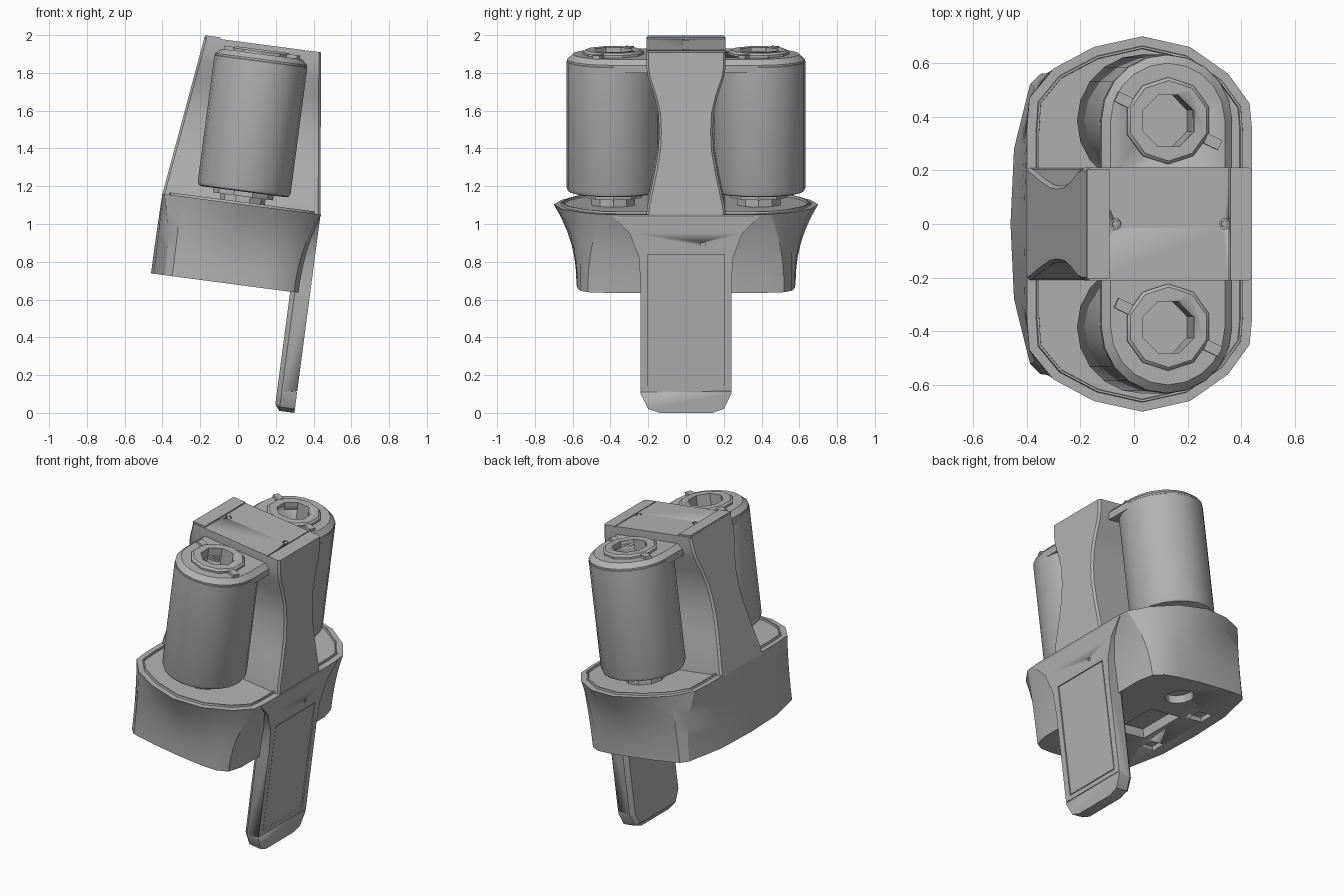
import bpy, bmesh, math
from mathutils import Matrix, Vector

cube = bpy.data.objects.get("Cube")
if cube:
    bpy.data.objects.remove(cube)

# The whole device leans sideways; parts are built upright and then tilted
TILT = Matrix.Rotation(math.radians(7.5), 4, "Y")
AXIS_U, AXIS_Y = -0.123, 0.385

grey = bpy.data.materials.new("plain grey")
grey.use_nodes = True
grey.diffuse_color = (0.45, 0.45, 0.45, 1)
grey.node_tree.nodes["Principled BSDF"].inputs["Base Color"].default_value = grey.diffuse_color


def finish(name, bm, angle=30):
    bmesh.ops.recalc_face_normals(bm, faces=bm.faces)
    mesh = bpy.data.meshes.new(name)
    bm.to_mesh(mesh)
    bm.free()
    mesh.materials.append(grey)
    obj = bpy.data.objects.new(name, mesh)
    bpy.context.collection.objects.link(obj)
    obj.matrix_world = TILT
    bpy.ops.object.select_all(action="DESELECT")
    bpy.context.view_layer.objects.active = obj
    obj.select_set(True)
    bpy.ops.object.shade_smooth_by_angle(angle=math.radians(angle))
    return obj


def loft(rings):
    """Skin a stack of equal-length rings and close both ends."""
    bm = bmesh.new()
    rows = [[bm.verts.new(p) for p in ring] for ring in rings]
    n = len(rows[0])
    for a, b in zip(rows, rows[1:]):
        for i in range(n):
            bm.faces.new((a[i], a[(i + 1) % n], b[(i + 1) % n], b[i]))
    bm.faces.new(rows[0][::-1])
    bm.faces.new(rows[-1])
    return bm


def disc(u, y, r, w, sides, turn=0.0):
    return [(u + r * math.cos(turn + math.tau * i / sides),
             y + r * math.sin(turn + math.tau * i / sides), w) for i in range(sides)]


def lathe(y, profile, sides, turn=0.0, u=AXIS_U):
    return loft([disc(u, y, r, w, sides, turn) for r, w in profile])


def box(u0, u1, y0, y1, w0, w1):
    return loft([[(u0, y0, w), (u1, y0, w), (u1, y1, w), (u0, y1, w)] for w in (w0, w1)])


def cut(target, cutter_bm):
    cutter = finish("cutter", cutter_bm)
    cutter.hide_render = True
    mod = target.modifiers.new("cut", "BOOLEAN")
    mod.operation, mod.solver, mod.object = "DIFFERENCE", "EXACT", cutter
    bpy.context.view_layer.objects.active = target
    bpy.ops.object.modifier_apply(modifier=mod.name)
    bpy.data.objects.remove(cutter)


def mirrored(half):
    """Full outline from a half outline that starts and ends on y = 0."""
    return half + [(u, -y) for u, y in half[-2:0:-1]]


# Flared base
top = mirrored([(-.548, 0), (-.548, .35), (-.538, .47), (-.447, .58), (-.296, .66), (-.114, .70),
                (.067, .66), (.21, .56), (.29, .45), (.30, .35), (.30, 0)])
low = mirrored([(-.553, 0), (-.54, .28), (-.48, .52), (-.44, .56), (-.28, .575), (-.11, .58),
                (.05, .575), (.15, .56), (.21, .52), (.234, .42), (.234, 0)])
rings = []
for k in range(7):
    t = k / 6
    f = t ** 2.2
    rings.append([(a[0] + (b[0] - a[0]) * f, a[1] + (b[1] - a[1]) * f, .672 + .426 * t)
                  for a, b in zip(low, top)])
bm = loft(rings)
bm.faces.ensure_lookup_table()
cap = bm.faces[-1]
bm.normal_update()
# Groove running around the top deck
for thick, depth in ((.035, 0), (.002, -.012), (.008, 0), (.002, .012)):
    bmesh.ops.inset_region(bm, faces=[cap], thickness=thick, depth=depth)
base = finish("base", bm)
for side in (-1, 1):
    cut(base, lathe(side * .37, [(.086, .6), (.086, .72)], 12))
    cut(base, box(-.46, -.36, side * .22 - .05, side * .22 + .05, .6, .70))
cut(base, box(-.30, -.08, -.16, .16, .6, .73))

# Central tower with a waisted scoop on each side
rings = []
for w, y in ((1.09, .21), (1.14, .205), (1.3, .17), (1.43, .147), (1.53, .142), (1.63, .147),
             (1.72, .168), (1.82, .202), (1.87, .21), (1.95, .21)):
    t = (w - 1.098) / .853
    u0, u1 = -.548 + .113 * t, .295 - .108 * t
    c = .012
    rings.append([(u0, -y + c, w), (u0 + c, -y, w), (u1 - c, -y, w), (u1, -y + c, w),
                  (u1, y - c, w), (u1 - c, y, w), (u0 + c, y, w), (u0, y - c, w)])
tower = finish("tower", loft(rings))

# Lid on the tower, with end strip and screws
finish("tower_end_strip", box(-.434, -.35, -.205, .205, 1.94, 1.959))
cut(tower, box(.10, .106, -.3, .3, 1.944, 2))
for u in (-.325, .085):
    cut(tower, lathe(0, [(.02, 1.938), (.02, 2)], 10, u=u))
    finish("lid_screw", lathe(0, [(.013, 1.93), (.013, 1.948)], 8, u=u))

# Twin canisters
for side, label in ((1, "back"), (-1, "front")):
    y = side * AXIS_Y
    parts = [finish(label + "_canister", lathe(y, [
        (.225, 1.165), (.24, 1.17), (.248, 1.19), (.248, 1.86), (.235, 1.875)], 20), 35)]

    # Collar joining canister to tower
    rings = []
    for r, w in ((.246, 1.83), (.246, 1.872), (.215, 1.90)):
        arc = [(AXIS_U + r * math.cos(math.pi * i / 10), y + side * r * math.sin(math.pi * i / 10), w)
               for i in range(11)]
        rings.append(arc + [(AXIS_U - r, side * .15, w), (AXIS_U + r, side * .15, w)])
    parts.append(finish(label + "_collar", loft(rings)))

    # Raised socket ring, bored through
    parts.append(finish(label + "_socket_ring", lathe(y, [
        (.162, 1.88), (.162, 1.912), (.15, 1.923)], 10, math.pi / 10)))
    for part in parts:
        cut(part, lathe(y, [(.104, 1.72), (.104, 2)], 8, math.pi / 8))

    # Locking tabs either side of the ring
    for turn in (0, math.pi):
        bm = box(.155, .215, -.02, .02, 1.88, 1.918)
        bmesh.ops.transform(bm, verts=bm.verts, matrix=Matrix.Translation((AXIS_U, y, 0))
                            @ Matrix.Rotation(turn - math.radians(25), 4, "Z"))
        finish(label + "_locking_tab", bm)

    # Neck and foot plate under the canister
    finish(label + "_neck", lathe(y, [(.12, 1.09), (.12, 1.18)], 10))
    finish(label + "_neck_flange", lathe(y, [(.16, 1.14), (.16, 1.17)], 10))

# Flat handle that widens where it meets the base
edge = [(.14, .039), (.20, .06), (.24, .14), (.24, .72), (.25, .87), (.30, 1.0), (.39, 1.09)]
outline = edge + [(-y, w) for y, w in reversed(edge)]
rings = []
for u, shrink in ((.19, .022), (.215, 0), (.296, 0)):
    rings.append([(u, y - math.copysign(shrink, y), max(w, .039 + shrink * 1.5)) for y, w in outline])
handle = finish("handle", loft(rings))
cut(handle, box(.288, .4, -.20, .20, .182, .885))
cut(handle, box(.291, .4, -.3, .3, .150, .155))
cut(handle, box(.288, .4, .08, .10, .93, .95))
finish("handle_panel", box(.27, .292, -.192, .192, .19, .877))
